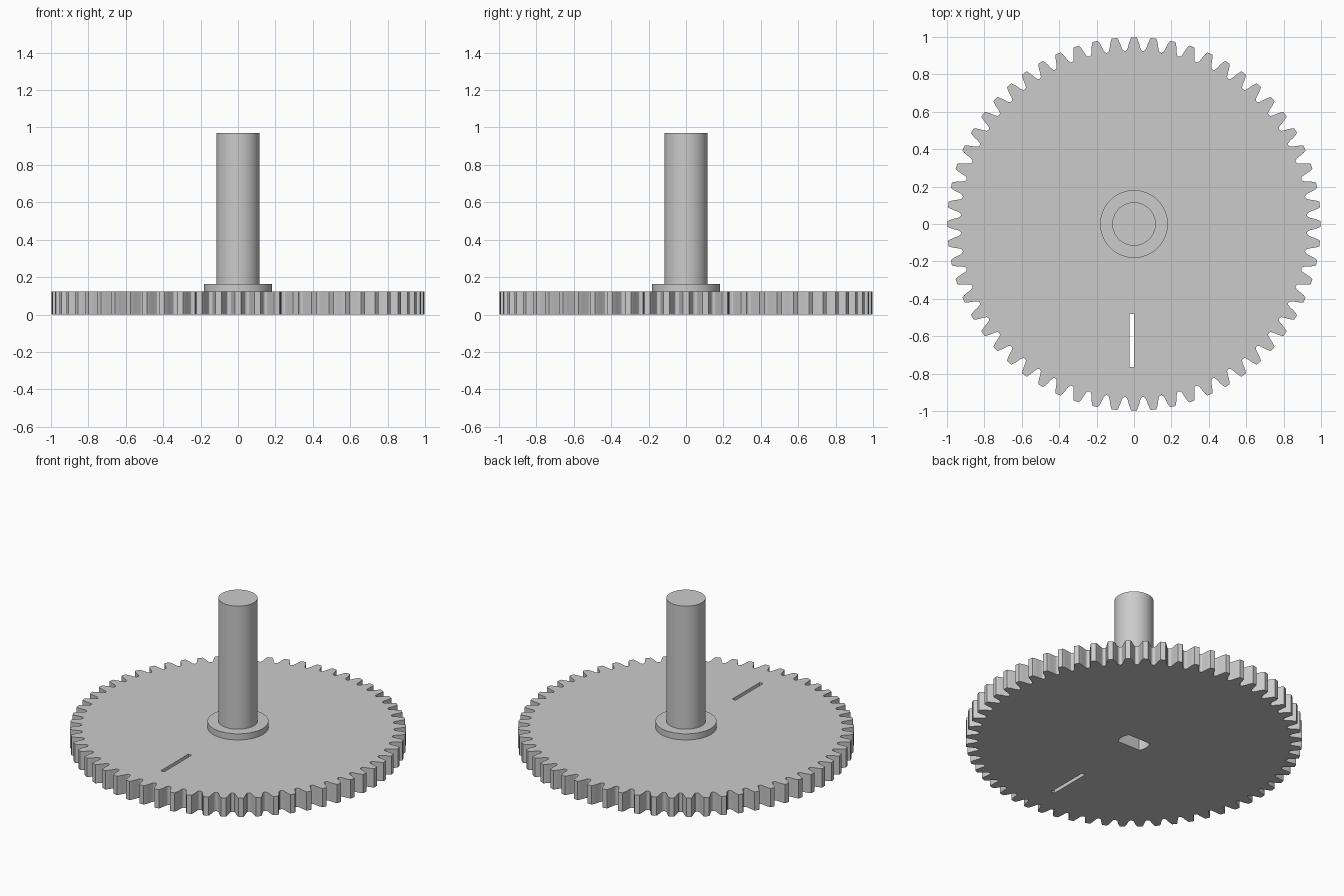
import bpy, bmesh
from math import sin, cos, pi, sqrt, asin

cube = bpy.data.objects.get("Cube")
if cube:
    bpy.data.objects.remove(cube)

TEETH = 60
PLATE_TOP, COLLAR_TOP, SHAFT_TOP = 0.123, 0.163, 0.97

grey = bpy.data.materials.new("plain grey")
grey.use_nodes = True
grey.diffuse_color = (0.6, 0.6, 0.6, 1)
grey.node_tree.nodes["Principled BSDF"].inputs["Base Color"].default_value = (0.6, 0.6, 0.6, 1)


def prism(name, outline, z0, z1):
    """Extrude a flat outline from z0 up to z1."""
    bm = bmesh.new()
    base = bm.faces.new([bm.verts.new((x, y, z0)) for x, y in outline])
    top = bmesh.ops.extrude_face_region(bm, geom=[base])["geom"]
    moved = [v for v in top if isinstance(v, bmesh.types.BMVert)]
    bmesh.ops.translate(bm, verts=moved, vec=(0, 0, z1 - z0))
    bmesh.ops.recalc_face_normals(bm, faces=bm.faces)
    mesh = bpy.data.meshes.new(name)
    bm.to_mesh(mesh)
    bm.free()
    mesh.materials.append(grey)
    obj = bpy.data.objects.new(name, mesh)
    bpy.context.collection.objects.link(obj)
    return obj


def circle(radius, count=64):
    return [(radius * cos(2 * pi * i / count), radius * sin(2 * pi * i / count))
            for i in range(count)]


def select_only(obj):
    bpy.ops.object.select_all(action="DESELECT")
    obj.select_set(True)
    bpy.context.view_layer.objects.active = obj


def cut(obj, cutter):
    mod = obj.modifiers.new("cut", "BOOLEAN")
    mod.operation = "DIFFERENCE"
    mod.solver = "EXACT"
    mod.object = cutter
    select_only(obj)
    bpy.ops.object.modifier_apply(modifier=mod.name)


# Half a tooth as (radius, half width), from rounded root to flat tip
half_tooth = [(0.927, 0.0445), (0.931, 0.038), (0.941, 0.0335),
              (0.968, 0.0265), (0.985, 0.021), (0.998, 0.015)]
tooth = [(r, -w) for r, w in half_tooth] + [(r, w) for r, w in reversed(half_tooth)]
gear_outline = []
for i in range(TEETH):
    a = 2 * pi * i / TEETH
    gear_outline += [(r * cos(a + w / r), r * sin(a + w / r)) for r, w in tooth]

# Gear plate, collar and shaft stacked on one axis
gear = prism("gear_plate", gear_outline, 0, PLATE_TOP)
collar = prism("collar", circle(0.181), PLATE_TOP, COLLAR_TOP)
shaft = prism("shaft", circle(0.116), COLLAR_TOP, SHAFT_TOP)

# Blind bore with two flats, open at the underside
bore_r, flat = 0.095, 0.05
spread = asin(flat / bore_r)
arc = [-spread + 2 * spread * i / 12 for i in range(13)]
bore_outline = [(bore_r * cos(a + side), bore_r * sin(a + side))
                for side in (0, pi) for a in arc]
bore = prism("bore_cutter", bore_outline, -0.1, 0.6)

# Narrow radial slot through the plate
slot = prism("slot_cutter", [(-0.024, -0.765), (0.001, -0.765),
                             (0.001, -0.48), (-0.024, -0.48)], -0.1, 0.3)

for part in (gear, collar, shaft):
    cut(part, bore)
cut(gear, slot)
for cutter in (bore, slot):
    bpy.data.objects.remove(cutter)

for part in (gear, collar, shaft):
    select_only(part)
    bpy.ops.object.shade_smooth_by_angle(angle=pi / 6)
